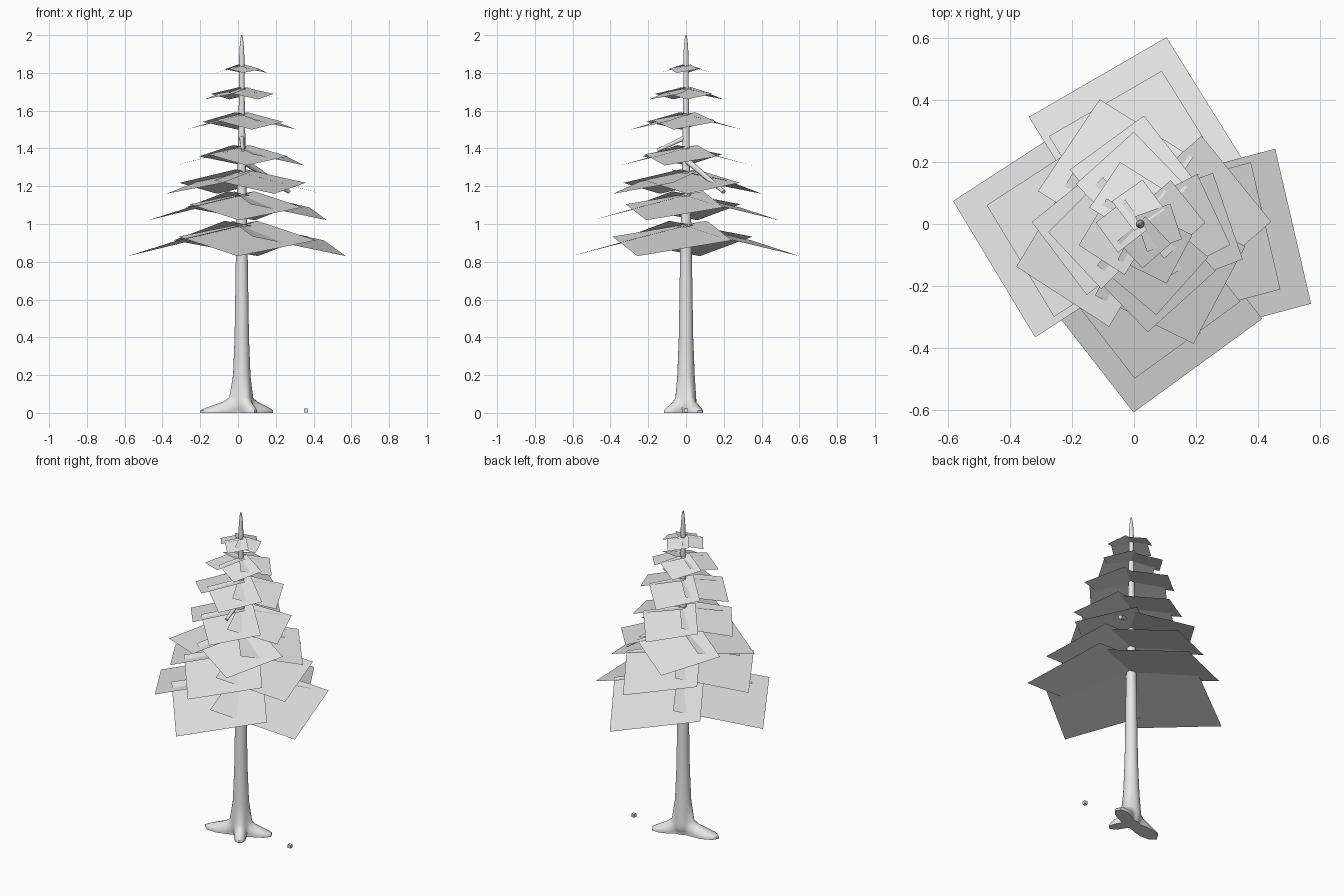
import bpy, bmesh
from math import sin, cos, radians, pi, atan2
from mathutils import Matrix, Vector

cube = bpy.data.objects.get("Cube")
if cube:
    bpy.data.objects.remove(cube, do_unlink=True)

GREY = (0.8, 0.8, 0.8, 1)
grey = bpy.data.materials.new("pale_grey")
grey.use_nodes = True
grey.diffuse_color = GREY
grey.node_tree.nodes["Principled BSDF"].inputs["Base Color"].default_value = GREY

AXIS = Vector((0.02, 0, 0))


def finish(name, bm, smooth=False):
    mesh = bpy.data.meshes.new(name)
    bm.to_mesh(mesh)
    bm.free()
    mesh.materials.append(grey)
    obj = bpy.data.objects.new(name, mesh)
    bpy.context.collection.objects.link(obj)
    if smooth:
        bpy.ops.object.select_all(action='DESELECT')
        bpy.context.view_layer.objects.active = obj
        obj.select_set(True)
        bpy.ops.object.shade_smooth_by_angle(angle=radians(50))
    return obj


def loft(bm, rings):
    loops = [[bm.verts.new(p) for p in ring] for ring in rings]
    n = len(loops[0])
    for low, high in zip(loops, loops[1:]):
        for i in range(n):
            j = (i + 1) % n
            bm.faces.new((low[i], low[j], high[j], high[i]))
    bm.faces.new(loops[0][::-1])
    bm.faces.new(loops[-1])


# Trunk: one loft whose lowest rings spread into three roots
ROOT_TIPS = [(-0.2, -0.04), (0.185, 0.075), (0.09, -0.115)]
ROOTS = []
for x, y in ROOT_TIPS:
    v = Vector((x, y, 0)) - AXIS
    ROOTS.append((atan2(v.y, v.x), v.length))

# height, round radius, share of root length reached
PROFILE = [(0, 0.045, 1), (0.012, 0.045, 1), (0.022, 0.05, 0.9),
           (0.04, 0.054, 0.6), (0.058, 0.055, 0.28), (0.08, 0.054, 0.08),
           (0.2, 0.046, 0), (0.4, 0.038, 0), (0.85, 0.031, 0),
           (1.2, 0.024, 0), (1.5, 0.018, 0), (1.83, 0.013, 0),
           (1.88, 0.014, 0), (1.94, 0.011, 0), (1.98, 0.007, 0), (2, 0.003, 0)]


def trunk_ring(z, radius, spread, sides=36):
    ring = []
    for i in range(sides):
        a = 2 * pi * i / sides
        r = radius
        for angle, length in ROOTS:
            r += spread * (length - radius) * max(0, cos(a - angle)) ** 10
        ring.append(AXIS + Vector((r * cos(a), r * sin(a), z)))
    return ring


bm = bmesh.new()
loft(bm, [trunk_ring(*row) for row in PROFILE])
finish("trunk", bm, True)


# Bare branch stubs drooping from the trunk
def branch(name, start, end, r_start, r_end, sides=10):
    start, end = Vector(start), Vector(end)
    turn = (end - start).to_track_quat('Z', 'Y')
    rings = []
    for centre, r in ((start, r_start), (end, r_end)):
        rings.append([centre + turn @ Vector((r * cos(2 * pi * i / sides),
                                              r * sin(2 * pi * i / sides), 0))
                      for i in range(sides)])
    bm = bmesh.new()
    loft(bm, rings)
    finish(name, bm, True)


branch("front_branch", (0.02, 0, 1.46), (0.025, -0.15, 1.39), 0.013, 0.009)
branch("back_branch", (0.02, 0, 1.34), (0.27, 0.2, 1.17), 0.017, 0.011)

# Foliage: each tier is four square cards, tilted so one corner hangs lowest
CARD_ANGLES = (-25, 82, 173, 268)
REACH, DIAGONAL, TILT, TWIST = 0.608, 0.735, 14.8, -6

# scale, height of the lowest corners, turn
TIERS = [(1, 0.83, 0), (0.82, 1.02, 0), (0.695, 1.16, 26), (0.575, 1.31, 6),
         (0.49, 1.5, 12), (0.345, 1.66, 26), (0.235, 1.8, 5)]

for number, (scale, low_z, turn) in enumerate(TIERS, 1):
    bm = bmesh.new()
    half = DIAGONAL * scale / 2
    for base_angle in CARD_ANGLES:
        a = radians(base_angle + turn)
        rot = (Matrix.Rotation(a, 3, 'Z') @ Matrix.Rotation(radians(TILT), 3, 'Y')
               @ Matrix.Rotation(radians(TWIST), 3, 'Z'))
        low = AXIS + Vector((REACH * scale * cos(a), REACH * scale * sin(a), low_z))
        centre = low - rot @ Vector((half, 0, 0))
        corners = [(half, 0, 0), (0, half, 0), (-half, 0, 0), (0, -half, 0)]
        bm.faces.new([bm.verts.new(centre + rot @ Vector(c)) for c in corners])
    finish(f"foliage_tier_{number}", bm)

# Small pebble on the ground
bm = bmesh.new()
bmesh.ops.create_cube(bm, size=0.02, matrix=Matrix.Translation((0.36, 0, 0.012)))
finish("pebble", bm)
